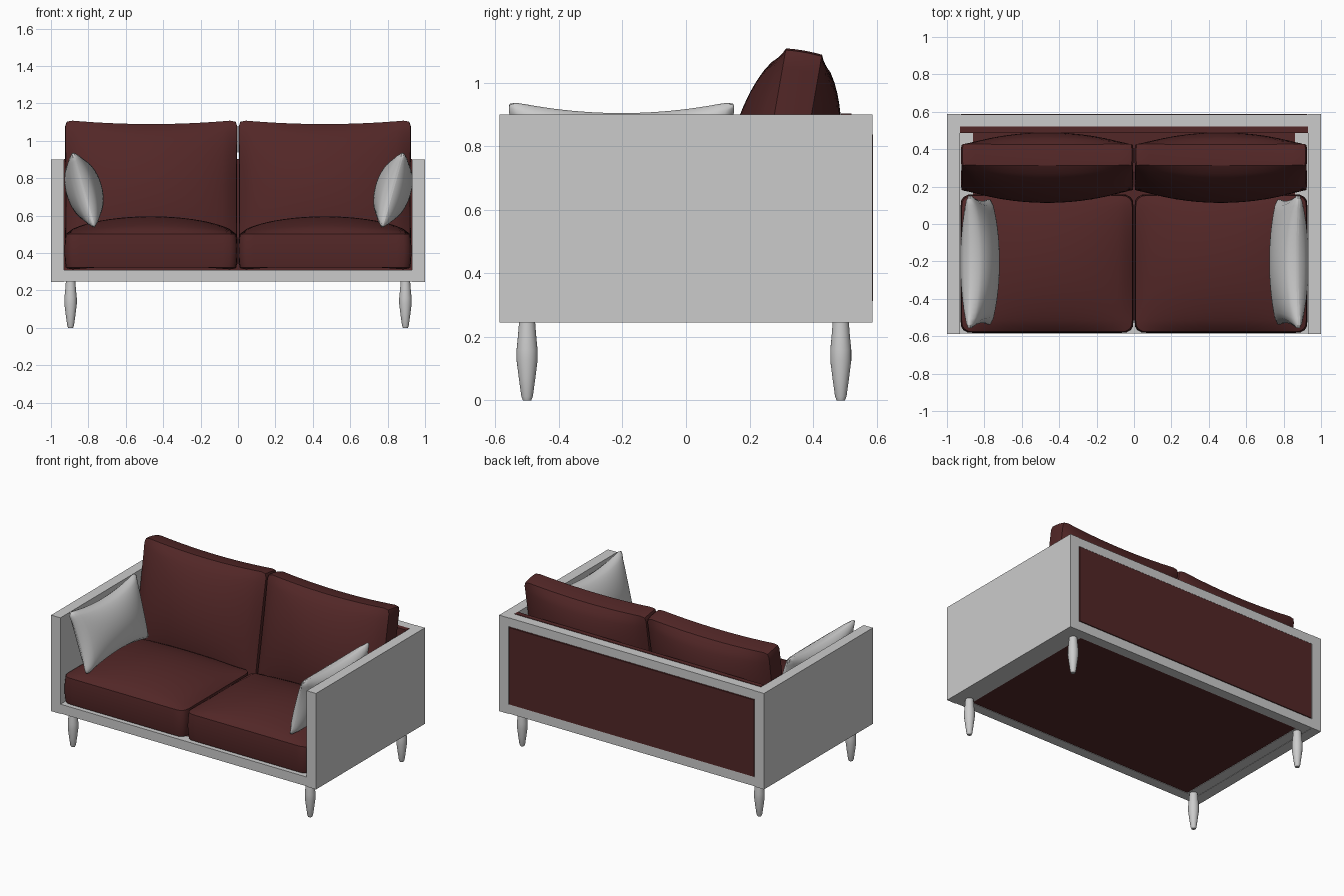
import bpy, bmesh, math
from mathutils import Vector

if "Cube" in bpy.data.objects:
    bpy.data.objects.remove(bpy.data.objects["Cube"])

RED = bpy.data.materials.new("dark_red_fabric")
RED.diffuse_color = (0.085, 0.02, 0.02, 1)
RED.use_nodes = True
RED.node_tree.nodes["Principled BSDF"].inputs["Base Color"].default_value = RED.diffuse_color


def finish(name, bm, mat=None, smooth=None):
    bmesh.ops.recalc_face_normals(bm, faces=bm.faces[:])
    me = bpy.data.meshes.new(name)
    bm.to_mesh(me)
    bm.free()
    ob = bpy.data.objects.new(name, me)
    bpy.context.collection.objects.link(ob)
    if mat:
        me.materials.append(mat)
    if smooth:
        bpy.ops.object.select_all(action='DESELECT')
        ob.select_set(True)
        bpy.context.view_layer.objects.active = ob
        bpy.ops.object.shade_smooth_by_angle(angle=math.radians(smooth))
    return ob


def box(name, x0, x1, y0, y1, z0, z1, mat=None):
    bm = bmesh.new()
    bmesh.ops.create_cube(bm, size=1)
    for v in bm.verts:
        v.co = Vector(((x0 + x1) / 2 + v.co.x * (x1 - x0),
                       (y0 + y1) / 2 + v.co.y * (y1 - y0),
                       (z0 + z1) / 2 + v.co.z * (z1 - z0)))
    return finish(name, bm, mat)


def cushion(name, centre, a, b, ha, hb, thick, top, bottom, pinch=(0, 0),
            r=0.04, side=0.006, taper=0.0, mat=None, cuts=23, power=0.65, smooth=30):
    """Stuffed block: a and b are the in-plane axes, bulging along a x b."""
    a, b = Vector(a).normalized(), Vector(b).normalized()
    n = a.cross(b)
    bm = bmesh.new()
    bmesh.ops.create_cube(bm, size=2)
    bmesh.ops.subdivide_edges(bm, edges=bm.edges[:], cuts=cuts, use_grid_fill=True)
    for v in bm.verts:
        x, y, z = v.co
        px, py = x * ha, y * hb
        # rounded plan corners
        cx = max(-(ha - r), min(ha - r, px))
        cy = max(-(hb - r), min(hb - r, py))
        d = Vector((px - cx, py - cy))
        if d.length > 1e-6:
            d *= max(abs(d.x), abs(d.y)) / d.length
            px, py = cx + d.x, cy + d.y
        # edges drawn in between the corners, side band slightly puffed
        px -= x * pinch[0] * (1 - y * y)
        py -= y * pinch[1] * (1 - x * x)
        puff = side * (1 - z * z)
        px += x * puff
        py += y * puff
        px *= 1 + taper * y
        f = max(0, (1 - x * x) * (1 - y * y)) ** power
        pz = z * (thick / 2 + (top if z > 0 else bottom) * f)
        v.co = Vector(centre) + a * px + b * py + n * pz
    return finish(name, bm, mat, smooth)


def leg(name, x, y):
    profile = [(0, 0), (0.013, 0), (0.018, 0.012), (0.026, 0.07), (0.033, 0.125),
               (0.033, 0.16), (0.029, 0.2), (0.025, 0.25), (0, 0.25)]
    bm = bmesh.new()
    vs = [bm.verts.new((px, 0, pz)) for px, pz in profile]
    es = [bm.edges.new(p) for p in zip(vs, vs[1:])]
    bmesh.ops.spin(bm, geom=vs + es, cent=(0, 0, 0), axis=(0, 0, 1),
                   angle=math.tau, steps=24, use_merge=False)
    bmesh.ops.remove_doubles(bm, verts=bm.verts[:], dist=1e-4)
    bmesh.ops.translate(bm, verts=bm.verts[:], vec=(x, y, 0))
    return finish(name, bm, None, 40)


# Base frame and upholstered deck
box("front_rail", -0.93, 0.93, -0.585, -0.517, 0.247, 0.31)
box("rear_bottom_rail", -0.93, 0.93, 0.517, 0.585, 0.247, 0.31)
box("seat_deck", -0.86, 0.86, -0.517, 0.517, 0.25, 0.305, RED)

# Back: top rail, inner and outer upholstered panels
box("rear_top_rail", -0.93, 0.93, 0.52, 0.585, 0.84, 0.9)
box("inner_back_panel", -0.93, 0.93, 0.487, 0.52, 0.3, 0.903, RED)
box("outer_back_panel", -0.925, 0.925, 0.52, 0.589, 0.312, 0.836, RED)

tilt = math.radians(10)
lean = math.radians(16)
for s, side in ((-1, "left"), (1, "right")):
    # Arm panel, side rail and legs
    x0, x1 = sorted((s * 0.93, s * 1.0))
    box(side + "_arm", x0, x1, -0.587, 0.587, 0.245, 0.9)
    x0, x1 = sorted((s * 0.86, s * 0.93))
    box(side + "_side_rail", x0, x1, -0.517, 0.517, 0.247, 0.305)
    leg(side + "_front_leg", s * 0.895, -0.5)
    leg(side + "_rear_leg", s * 0.895, 0.487)

    # Seat and back cushions
    cushion(side + "_seat_cushion", (s * 0.465, -0.212, 0.412), (1, 0, 0), (0, 1, 0),
            0.456, 0.364, 0.178, 0.095, 0.0, r=0.05, mat=RED)
    cushion(side + "_back_cushion", (s * 0.464, 0.303, 0.71), (1, 0, 0),
            (0, math.sin(tilt), math.cos(tilt)), 0.459, 0.397, 0.115, 0.122, 0.118,
            pinch=(0.003, 0.022), r=0.03, side=0.003, mat=RED)

    # Throw pillow leaning on the arm
    cushion(side + "_throw_pillow", (s * 0.826, -0.203, 0.737), (0, 1, 0),
            (s * math.sin(lean), 0, math.cos(lean)), 0.352, 0.214, 0.012, 0.094, 0.088,
            pinch=(0.025, 0.042), r=0.04, side=0.0, taper=0.035, power=0.5, smooth=60)
